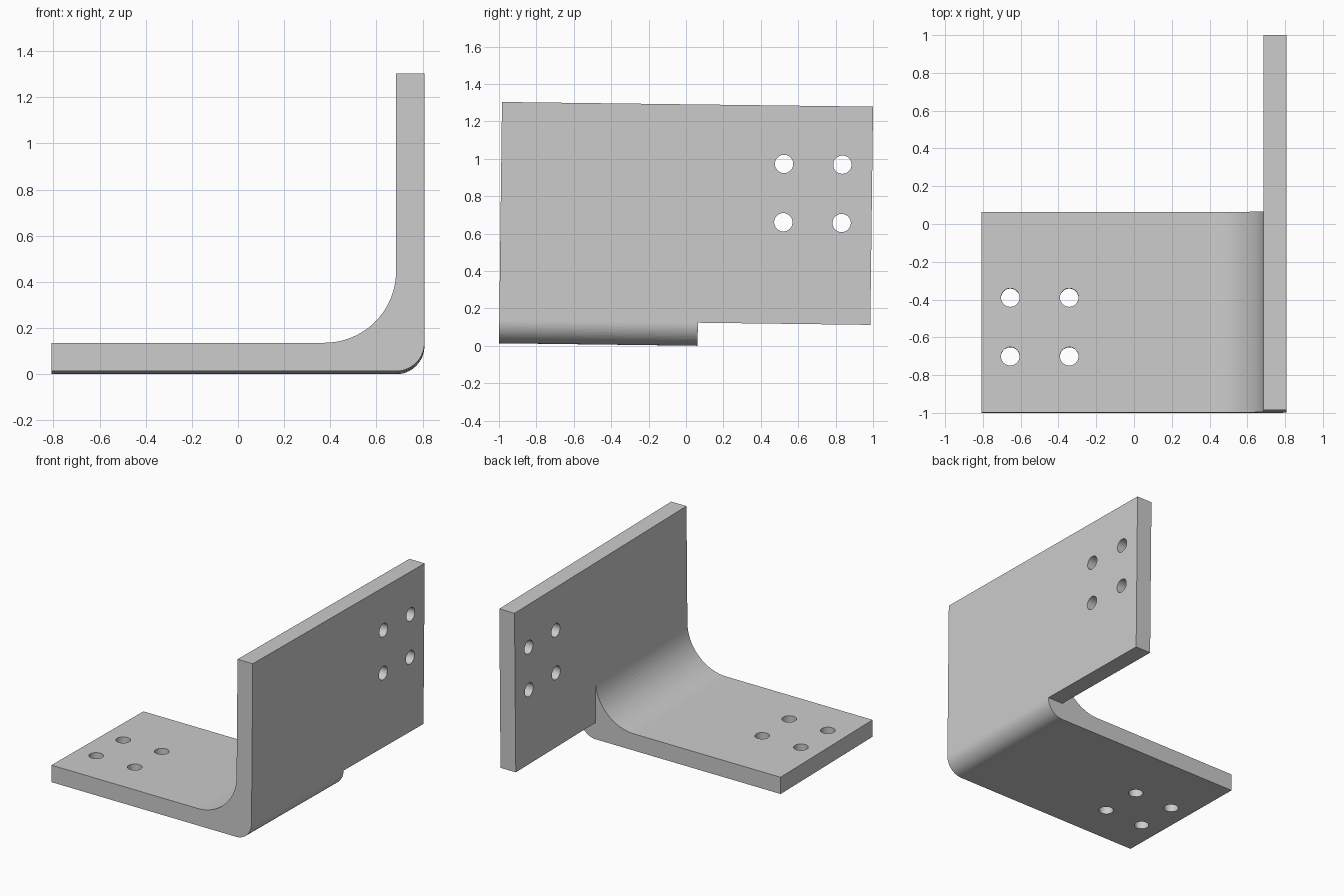
import bpy, bmesh
from math import sin, cos, pi, radians
from mathutils import Matrix

if "Cube" in bpy.data.objects:
    bpy.data.objects.remove(bpy.data.objects["Cube"])

X0, X1, T = -0.808, 0.808, 0.123      # x extents and sheet thickness
H, LEN, SHORT = 1.29, 1.984, 1.062    # wall height, wall length, base length
R_IN, R_HOLE = 0.31, 0.049
XI = X1 - T                           # inner face of the wall


def arc(cx, cz, r, a0, a1, n=20):
    return [(cx + r * cos(radians(a0 + (a1 - a0) * i / n)),
             cz + r * sin(radians(a0 + (a1 - a0) * i / n))) for i in range(n + 1)]


def extrude(bm, profile, y0, y1):
    face = bm.faces.new([bm.verts.new((x, y0, z)) for x, z in profile])
    ext = bmesh.ops.extrude_face_region(bm, geom=[face])
    verts = [g for g in ext["geom"] if isinstance(g, bmesh.types.BMVert)]
    bmesh.ops.translate(bm, verts=verts, vec=(0, y1 - y0, 0))


def hole(bm, pos, rot):
    bmesh.ops.create_cone(bm, cap_ends=True, segments=32, radius1=R_HOLE,
                          radius2=R_HOLE, depth=0.4,
                          matrix=Matrix.Translation(pos) @ rot)


def finish(bm, name):
    bmesh.ops.recalc_face_normals(bm, faces=bm.faces[:])
    me = bpy.data.meshes.new(name)
    bm.to_mesh(me)
    bm.free()
    ob = bpy.data.objects.new(name, me)
    bpy.context.collection.objects.link(ob)
    return ob


# Bent L-shaped sheet, full length
bm = bmesh.new()
profile = [(X0, 0)] + arc(XI, T, T, -90, 0) + [(X1, H), (XI, H)]
profile += arc(XI - R_IN, T + R_IN, R_IN, 0, -90) + [(X0, T)]
extrude(bm, profile, 0, LEN)
bracket = finish(bm, "angle_bracket")

# Cutter: removes the base and bend behind the short base, plus bolt holes
bm = bmesh.new()
e = 0.0003
extrude(bm, [(-1, -1), (1, -1), (1, T + e), (XI - e, T + e), (XI - e, 1.5), (-1, 1.5)],
        SHORT, 3)
for x in (-0.655, -0.343):
    for y in (0.298, 0.609):
        hole(bm, (x, y, T / 2), Matrix())
cutter = finish(bm, "base_cutter")

bm = bmesh.new()
for y in (1.512, 1.824):
    for z in (0.666, 0.978):
        hole(bm, (X1 - T / 2, y, z), Matrix.Rotation(pi / 2, 4, 'Y'))
wall_cutter = finish(bm, "wall_hole_cutter")

bpy.context.view_layer.objects.active = bracket
bracket.select_set(True)
for c in (cutter, wall_cutter):
    c.hide_render = True
    mod = bracket.modifiers.new("cut", 'BOOLEAN')
    mod.operation = 'DIFFERENCE'
    mod.solver = 'EXACT'
    mod.object = c
    bpy.ops.object.modifier_apply(modifier=mod.name)
    bpy.data.objects.remove(c)

# Slight tilt about x, resting on the rear edge of the base
tilt = 0.0126
bracket.data.transform(Matrix.Translation((0, -1, SHORT * sin(tilt)))
                       @ Matrix.Rotation(-tilt, 4, 'X'))
